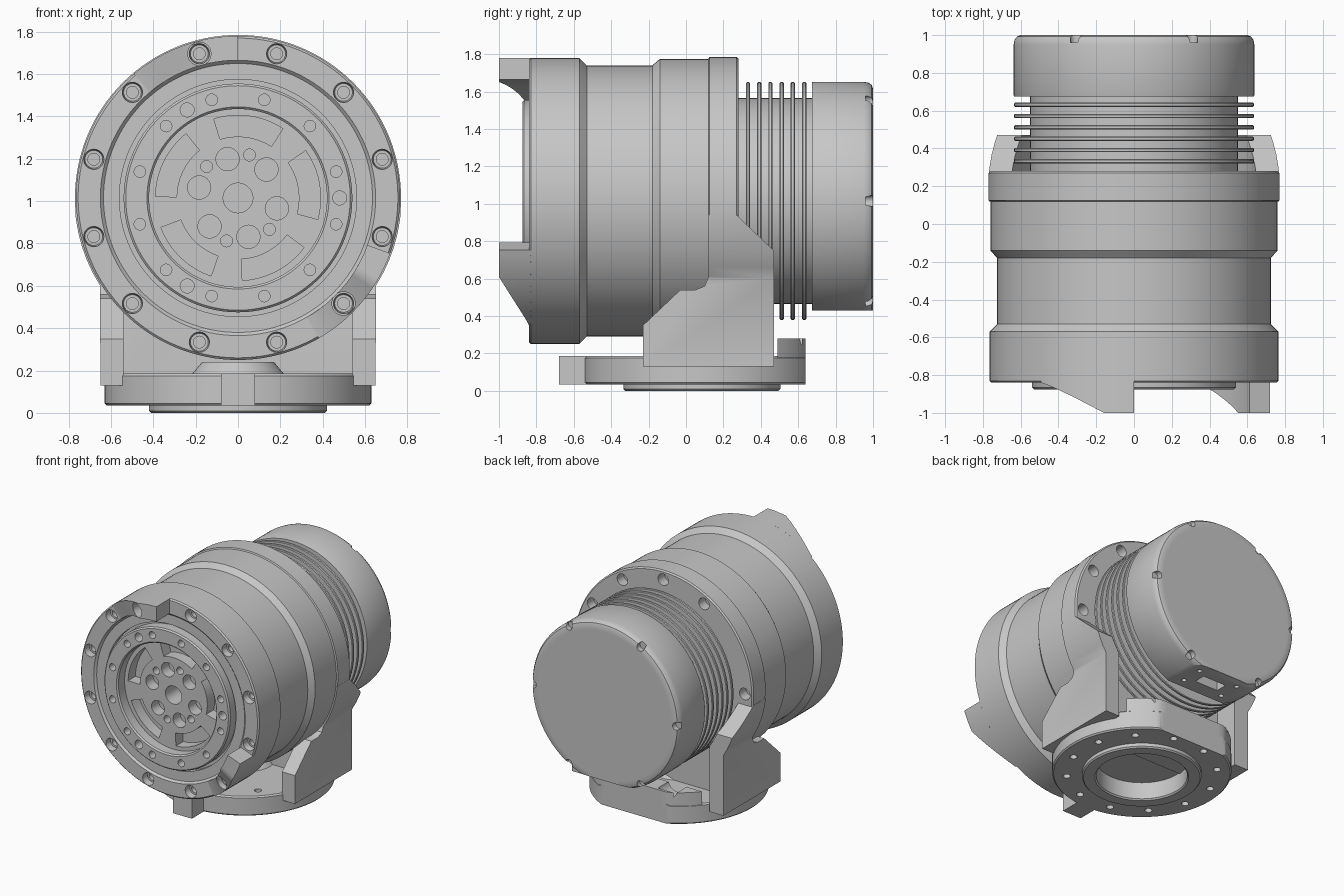
import bpy, bmesh
from math import cos, sin, radians, pi
from mathutils import Vector

if "Cube" in bpy.data.objects:
    bpy.data.objects.remove(bpy.data.objects["Cube"])

AXIS_Z = 1.015                      # height of the main axis
CENTRE = (0, 0, AXIS_Z)
BASE = (0, 0.085, 0)

grey = bpy.data.materials.new("machined grey")
grey.use_nodes = True
grey.diffuse_color = (0.57, 0.57, 0.57, 1)
grey.node_tree.nodes["Principled BSDF"].inputs["Base Color"].default_value = grey.diffuse_color


def point(at, axis, r, h, a):
    off = (r * cos(a), h, r * sin(a)) if axis == "Y" else (r * cos(a), r * sin(a), h)
    return Vector(at) + Vector(off)


def skin(bm, rings, loop=False, wrap=True):
    """Join equal point rings with quads; cap the ends unless looped."""
    rows = [[bm.verts.new(p) for p in ring] for ring in rings]
    n = len(rows[0])
    for i in range(len(rows) if loop else len(rows) - 1):
        a, b = rows[i], rows[(i + 1) % len(rows)]
        for j in range(n if wrap else n - 1):
            k = (j + 1) % n
            bm.faces.new((a[j], a[k], b[k], b[j]))
    if not loop:
        bm.faces.new(rows[0])
        bm.faces.new(rows[-1])
    return [v for row in rows for v in row]


def lathe(bm, profile, at=CENTRE, axis="Y", n=128):
    is_open = profile[0][0] == 0 and profile[-1][0] == 0
    rings = [[point(at, axis, r, h, 2 * pi * i / n) for r, h in profile] for i in range(n)]
    verts = skin(bm, rings, loop=True, wrap=not is_open)
    bmesh.ops.remove_doubles(bm, verts=verts, dist=1e-5)


def rod(bm, r, h0, h1, at, axis="Y", n=24):
    lathe(bm, [(0, h0), (r, h0), (r, h1), (0, h1)], at, axis, n)


def bolt_circle(bm, radius, angles, r, h0, h1, at=CENTRE, axis="Y"):
    for a in angles:
        rod(bm, r, h0, h1, point(at, axis, radius, 0, radians(a)), axis)


def box(bm, x0, x1, y0, y1, z0, z1):
    skin(bm, [[(x0, y0, z), (x1, y0, z), (x1, y1, z), (x0, y1, z)] for z in (z0, z1)])


def make(name, bm):
    bmesh.ops.recalc_face_normals(bm, faces=bm.faces)
    mesh = bpy.data.meshes.new(name)
    bm.to_mesh(mesh)
    bm.free()
    obj = bpy.data.objects.new(name, mesh)
    bpy.context.collection.objects.link(obj)
    mesh.materials.append(grey)
    return obj


def activate(obj):
    bpy.ops.object.select_all(action="DESELECT")
    obj.select_set(True)
    bpy.context.view_layer.objects.active = obj


def boolean(obj, bm, operation="DIFFERENCE"):
    cutter = make("cutter", bm)
    mod = obj.modifiers.new("cut", "BOOLEAN")
    mod.operation, mod.object, mod.solver = operation, cutter, "EXACT"
    activate(obj)
    bpy.ops.object.modifier_apply(modifier=mod.name)
    bpy.data.objects.remove(cutter)


def cut_box(obj, *bounds):
    bm = bmesh.new()
    box(bm, *bounds)
    boolean(obj, bm)


def finish(obj):
    activate(obj)
    bpy.ops.object.shade_smooth_by_angle(angle=radians(30))


TWELVE = range(15, 375, 30)

# Housing: recessed output hub, grooved barrel and rear flange
bm = bmesh.new()
lathe(bm, [(0, -0.6), (0.07, -0.6), (0.07, -0.79), (0.42, -0.79), (0.42, -0.865),
           (0.43, -0.875), (0.53, -0.875), (0.54, -0.865), (0.54, -0.79), (0.56, -0.79),
           (0.56, -0.825), (0.635, -0.825), (0.65, -0.84), (0.755, -0.84), (0.765, -0.83),
           (0.765, -0.57), (0.725, -0.53), (0.725, -0.18), (0.76, -0.14), (0.76, 0.12),
           (0.77, 0.125), (0.77, 0.27), (0.76, 0.28), (0, 0.28)])
housing = make("housing", bm)
bm = bmesh.new()
for a in TWELVE:                    # counterbored rim bolts
    lathe(bm, [(0, -0.68), (0.028, -0.68), (0.028, -0.79), (0.042, -0.79), (0.055, -0.9),
               (0, -0.9)], point(CENTRE, "Y", 0.705, 0, radians(a)), n=24)
bolt_circle(bm, 0.48, TWELVE, 0.027, -0.8, -0.95)
bolt_circle(bm, 0.48, (0, 120, 240), 0.033, -0.8, -0.95)
bolt_circle(bm, 0.19, range(45, 405, 60), 0.055, -0.7, -0.85)
bolt_circle(bm, 0.21, (75, 135, 255, 315), 0.028, -0.7, -0.85)
bolt_circle(bm, 0.7, (0, 30, 60, 90, 120, 180), 0.045, 0.2, 0.35)
for k in range(5):                  # curved slots in the hub
    steps = [radians(72 * k - 15 + 5 * i) for i in range(11)]
    skin(bm, [[point(CENTRE, "Y", r, h, a) for r, h in
               ((0.29, -0.7), (0.39, -0.7), (0.39, -0.85), (0.29, -0.85))] for a in steps])
boolean(housing, bm)
finish(housing)

# Front stop teeth: flat crest, then a ramp down to the rim
for name, start, turn in (("upper_stop_tooth", 90, 1), ("lower_stop_tooth", -20, -1)):
    rings = []
    for i in range(21):
        sweep = 2 * i
        y = -0.84 - 0.16 * (1 - max(0, sweep - 12) / 28.5) ** 1.25
        a = radians(start + turn * sweep)
        rings.append([point(CENTRE, "Y", r, h, a) for r, h in
                      ((0.765, -0.83), (0.765, y), (0.65, y), (0.65, -0.83))])
    bm = bmesh.new()
    skin(bm, rings)
    tooth = make(name, bm)
    bm = bmesh.new()
    bolt_circle(bm, 0.705, TWELVE, 0.055, -1.1, -0.8)
    boolean(tooth, bm)
    finish(tooth)

# Cooling fins around a plain core
profile = [(0, 0.25), (0.55, 0.25)]
for k in range(6):
    y = 0.32 + 0.06 * k
    profile += [(0.55, y), (0.63, y), (0.635, y + 0.005), (0.635, y + 0.018),
                (0.63, y + 0.023), (0.55, y + 0.023)]
bm = bmesh.new()
lathe(bm, profile + [(0.55, 0.7), (0, 0.7)])
finish(make("cooling_fins", bm))

# Rear cap with edge screws and a flat connector panel underneath
bm = bmesh.new()
lathe(bm, [(0, 0.675), (0.635, 0.675), (0.637, 0.68), (0.637, 0.95), (0.633, 0.975),
           (0.62, 0.993), (0.6, 1), (0.57, 1), (0, 1)])
cap = make("rear_cap", bm)
cut_box(cap, -0.5, 0.5, 0.6, 1.1, 0.2, 0.43)
bm = bmesh.new()
bolt_circle(bm, 0.615, range(0, 360, 60), 0.03, 0.96, 1.1)
box(bm, -0.1, 0.1, 0.79, 0.88, 0.4, 0.52)
for x in (-0.17, 0.17):
    for y in (0.75, 0.92):
        rod(bm, 0.018, 0.4, 0.5, (x, y, 0), "Z")
boolean(cap, bm)
finish(cap)

# Bracket: side outline crossed with front outline, then hollowed
bm = bmesh.new()
side = [(-0.23, 0.13), (0.47, 0.13), (0.47, 0.75), (0.27, 0.94), (0.12, 0.94), (0.12, 0.61),
        (0.1, 0.56), (0.05, 0.54), (-0.03, 0.54), (-0.23, 0.35)]
skin(bm, [[(x, y, z) for y, z in side] for x in (-0.9, 0.9)])
bracket = make("mounting_bracket", bm)
bm = bmesh.new()
arc = [radians(-32.5 + 5 * i) for i in range(50)]
front = [(-0.65, 0.1), (0.65, 0.1)] + [(0.772 * cos(a), AXIS_Z + 0.772 * sin(a)) for a in arc]
skin(bm, [[(x, y, z) for x, z in front] for y in (-0.4, 0.6)])
boolean(bracket, bm, "INTERSECT")
cut_box(bracket, -0.54, 0.54, -0.5, 0.12, 0.1, 0.8)
bm = bmesh.new()
rod(bm, 0.65, 0.28, 0.7, CENTRE, n=128)
boolean(bracket, bm)
cut_box(bracket, -0.53, 0.53, 0.28, 0.7, 0.1, 0.7)
finish(bracket)

# Round base with centring ring and bolt holes
bm = bmesh.new()
lathe(bm, [(0, 0.14), (0.32, 0.14), (0.32, 0.01), (0.33, 0), (0.41, 0), (0.42, 0.01),
           (0.42, 0.035), (0.62, 0.035), (0.63, 0.045), (0.63, 0.175), (0.62, 0.185),
           (0, 0.185)], BASE, "Z")
base = make("base_disc", bm)
cut_box(base, -0.8, 0.8, 0.64, 0.9, -0.1, 0.5)
bm = bmesh.new()
bolt_circle(bm, 0.53, range(15, 375, 30), 0.026, 0, 0.3, BASE, "Z")
boolean(base, bm)
finish(base)

# Raised block at the back of the base, with bolt access scallops
edge = [radians(28 + 4 * i) for i in range(32)]
outline = [point(BASE, "Z", 0.628, 0, a) for a in edge]
outline = [(p.x, min(p.y, 0.64)) for p in outline if p.y > 0.46]
bm = bmesh.new()
skin(bm, [[(x, y, z) for x, y in outline] for z in (0.17, 0.28)])
block = make("rear_base_block", bm)
bm = bmesh.new()
for x in (-0.27, 0.27):
    rod(bm, 0.08, 0.4, 0.62, (x, 0, 0.3))
boolean(block, bm)
finish(block)

# Front locating tab and low boss under the barrel
bm = bmesh.new()
box(bm, -0.08, 0.08, -0.68, -0.5, 0.035, 0.185)
make("locating_tab", bm)
bm = bmesh.new()
lathe(bm, [(0, 0.18), (0.22, 0.18), (0.17, 0.24), (0, 0.24)], BASE, "Z", 48)
finish(make("centre_boss", bm))
